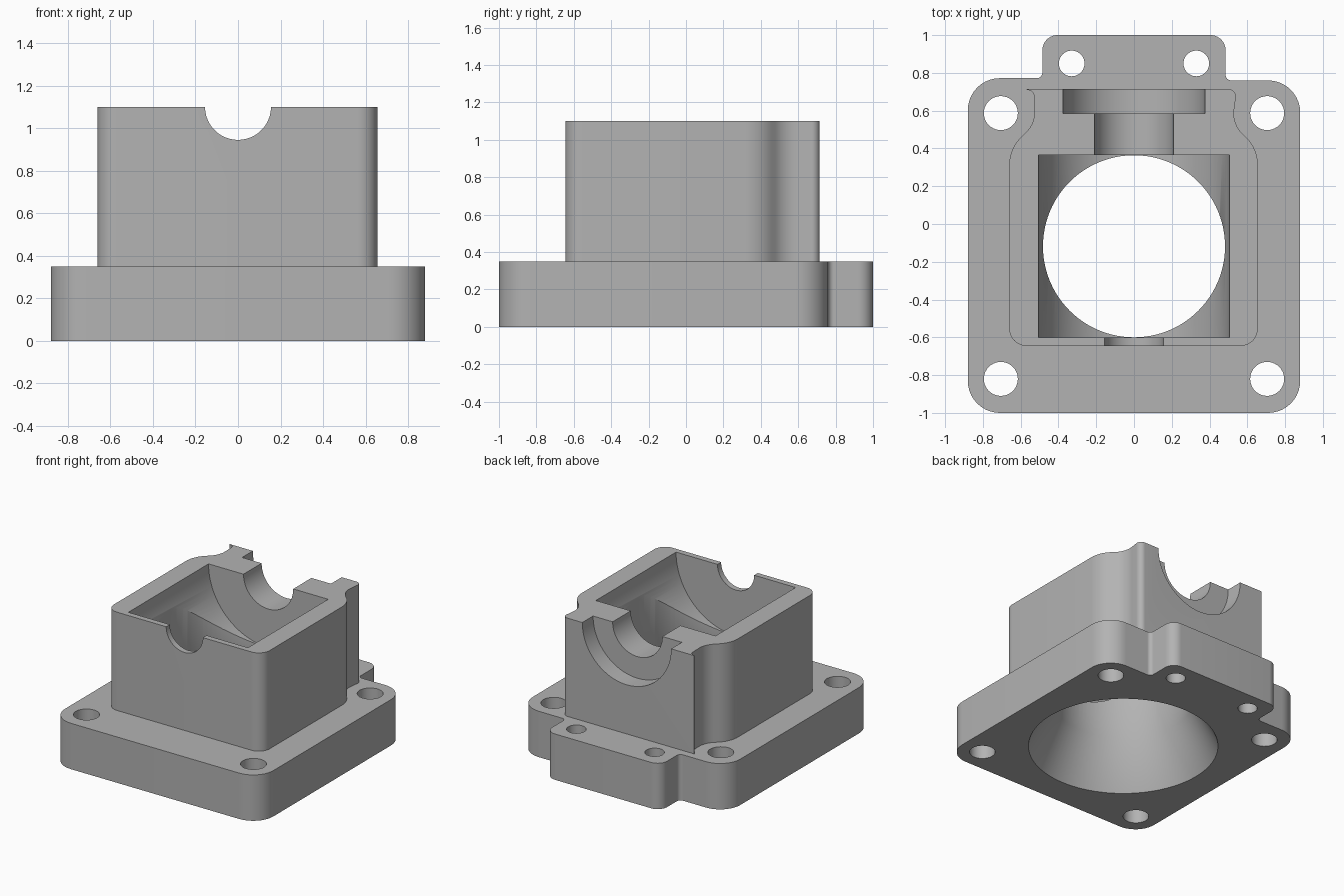
import bpy, bmesh, math
from mathutils import Vector, Matrix

if "Cube" in bpy.data.objects:
    bpy.data.objects.remove(bpy.data.objects["Cube"], do_unlink=True)

grey = bpy.data.materials.new("plain_grey")
grey.use_nodes = True
colour = (0.45, 0.45, 0.45, 1)
grey.diffuse_color = colour
grey.node_tree.nodes["Principled BSDF"].inputs["Base Color"].default_value = colour


def make(name, bm):
    bmesh.ops.recalc_face_normals(bm, faces=bm.faces)
    mesh = bpy.data.meshes.new(name)
    bm.to_mesh(mesh)
    bm.free()
    mesh.materials.append(grey)
    ob = bpy.data.objects.new(name, mesh)
    bpy.context.scene.collection.objects.link(ob)
    return ob


def rounded(corners, steps=10):
    """Outline through (x, y, radius) corners, with each corner filleted."""
    pts = []
    for i, (x, y, r) in enumerate(corners):
        p = Vector((x, y))
        if r == 0:
            pts.append(p)
            continue
        a = (Vector(corners[i - 1][:2]) - p).normalized()
        b = (Vector(corners[(i + 1) % len(corners)][:2]) - p).normalized()
        half = a.angle(b) / 2
        centre = p + (a + b).normalized() * r / math.sin(half)
        start = p + a * r / math.tan(half) - centre
        end = p + b * r / math.tan(half) - centre
        sweep = math.atan2(start.x * end.y - start.y * end.x, start.dot(end))
        for k in range(steps + 1):
            pts.append(centre + Matrix.Rotation(sweep * k / steps, 2) @ start)
    return pts


def slab(name, corners, z0, z1):
    bm = bmesh.new()
    face = bm.faces.new([bm.verts.new((p.x, p.y, z0)) for p in rounded(corners)])
    top = bmesh.ops.extrude_face_region(bm, geom=[face])["geom"]
    bmesh.ops.translate(bm, vec=(0, 0, z1 - z0),
                        verts=[v for v in top if isinstance(v, bmesh.types.BMVert)])
    return make(name, bm)


def lathe(name, profile, x, y, segments):
    """Solid of revolution about a vertical axis from (radius, z) pairs."""
    bm = bmesh.new()
    rings = []
    for r, z in profile:
        rings.append([bm.verts.new((x + r * math.cos(math.tau * k / segments),
                                    y + r * math.sin(math.tau * k / segments), z))
                      for k in range(segments)])
    for low, high in zip(rings, rings[1:]):
        for k in range(segments):
            n = (k + 1) % segments
            bm.faces.new((low[k], low[n], high[n], high[k]))
    bm.faces.new(rings[0])
    bm.faces.new(rings[-1])
    return make(name, bm)


def channel(name, r, y0, y1):
    """Round channel cutter along y, centred on the top face."""
    ob = lathe(name, [(r, -y1), (r, -y0)], 0, 0, 96)
    ob.data.transform(Matrix.Translation((0, 0, 1.1)) @ Matrix.Rotation(math.pi / 2, 4, 'X'))
    return ob


def combine(target, tool, operation):
    tool.hide_render = True
    mod = target.modifiers.new("combine", 'BOOLEAN')
    mod.operation = operation
    mod.solver = 'EXACT'
    mod.object = tool
    bpy.context.view_layer.objects.active = target
    bpy.ops.object.modifier_apply(modifier=mod.name)
    bpy.data.objects.remove(tool, do_unlink=True)


# Flange with rear tab
housing = slab("bearing_housing", [
    (-0.88, -1, 0.17), (0.88, -1, 0.17), (0.88, 0.76, 0.17), (0.485, 0.76, 0.03),
    (0.485, 1, 0.08), (-0.485, 1, 0.08), (-0.485, 0.772, 0.03), (-0.88, 0.772, 0.17),
], 0, 0.35)

# Upright block, waisted towards the rear
block = slab("block", [
    (-0.66, -0.645, 0.09), (0.655, -0.645, 0.09), (0.655, 0.40, 0.2), (0.52, 0.53, 0.15),
    (0.545, 0.715, 0.04), (-0.57, 0.715, 0), (-0.57, 0.712, 0), (-0.53, 0.70, 0.03),
    (-0.525, 0.53, 0.15), (-0.66, 0.40, 0.2),
], 0.2, 1.1)
combine(housing, block, 'UNION')

# Cavity and stepped shaft channel
for name, r, y0, y1 in [("cavity", 0.505, -0.601, 0.366), ("front_notch", 0.155, -0.75, -0.5),
                        ("shaft_channel", 0.21, 0.25, 0.65), ("rear_recess", 0.375, 0.585, 0.8)]:
    combine(housing, channel(name, r, y0, y1), 'DIFFERENCE')

# Vertical bore, flared at the underside
bore = lathe("bore", [(0.72, -0.1), (0.667, 0), (0.482, 0.35), (0.482, 1.2)], 0, -0.118, 96)
combine(housing, bore, 'DIFFERENCE')

# Bolt holes
for side in (-1, 1):
    for x, y, r in [(0.705, -0.82, 0.09), (0.705, 0.587, 0.09), (0.33, 0.85, 0.068)]:
        hole = lathe("bolt_hole", [(r, -0.1), (r, 0.5)], side * x, y, 40)
        combine(housing, hole, 'DIFFERENCE')

# Smooth curved walls, keep sharp edges
bpy.ops.object.select_all(action='DESELECT')
housing.select_set(True)
bpy.context.view_layer.objects.active = housing
bpy.ops.object.shade_smooth_by_angle(angle=math.radians(30))
